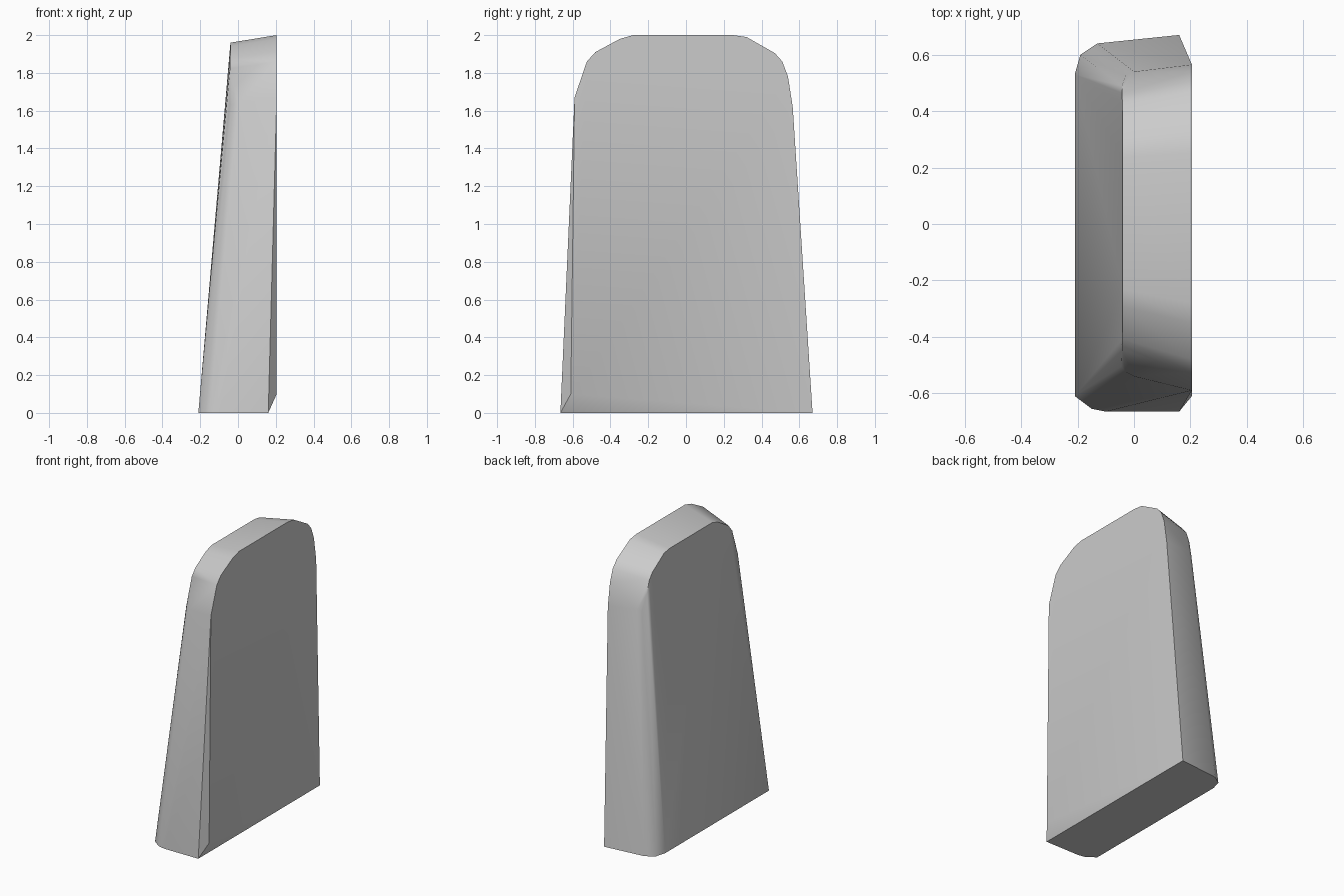
import bpy, bmesh, math

# Remove the default cube
cube = bpy.data.objects.get("Cube")
if cube:
    bpy.data.objects.remove(cube, do_unlink=True)

# Single stone colour
stone = bpy.data.materials.new("stone_grey")
stone.use_nodes = True
colour = (0.6, 0.6, 0.6, 1)
stone.diffuse_color = colour
stone.node_tree.nodes["Principled BSDF"].inputs["Base Color"].default_value = colour

# Rounded top outline (y, z) of the broad +x face
arch = [(-0.59, 1.67), (-0.525, 1.86), (-0.48, 1.91), (-0.35, 1.98), (-0.28, 2.0),
        (0.25, 2.0), (0.32, 1.99), (0.47, 1.905), (0.51, 1.86), (0.54, 1.78), (0.565, 1.62)]
points = [(0.205, y, z) for y, z in arch]

# The same outline, narrower and lower, on the leaning -x face
points += [(-0.04 - 0.015 * (1.96 - z * 0.98), 0.88 * y + 0.015, z * 0.98) for y, z in arch]

# Eased upright corners beside the leaning face
for side in (-1, 1):
    points += [(-0.03, side * 0.525, 1.63), (0.0, side * 0.54, 1.64)]

# Foot outline with softened corners, and the raised toe at the front
foot = [(-0.21, -0.61), (-0.15, -0.655), (-0.1, -0.665), (0.16, -0.665),
        (0.16, 0.67), (-0.13, 0.64), (-0.19, 0.6), (-0.21, 0.53)]
points += [(x, y, 0) for x, y in foot]
points.append((0.205, -0.61, 0.1))

# Skin the outlines into one closed slab
bm = bmesh.new()
for p in points:
    bm.verts.new(p)
hull = bmesh.ops.convex_hull(bm, input=bm.verts)
loose = {g for g in hull["geom_interior"] + hull["geom_unused"]
         if isinstance(g, bmesh.types.BMVert)}
bmesh.ops.delete(bm, geom=list(loose), context='VERTS')
bmesh.ops.dissolve_limit(bm, angle_limit=math.radians(0.5), verts=bm.verts, edges=bm.edges)
bmesh.ops.recalc_face_normals(bm, faces=bm.faces)
mesh = bpy.data.meshes.new("stone_slab")
bm.to_mesh(mesh)
bm.free()
mesh.materials.append(stone)
slab = bpy.data.objects.new("stone_slab", mesh)
bpy.context.collection.objects.link(slab)

# Smooth rounding with crisp rims
bpy.ops.object.select_all(action='DESELECT')
slab.select_set(True)
bpy.context.view_layer.objects.active = slab
bpy.ops.object.shade_smooth_by_angle(angle=math.radians(30))
